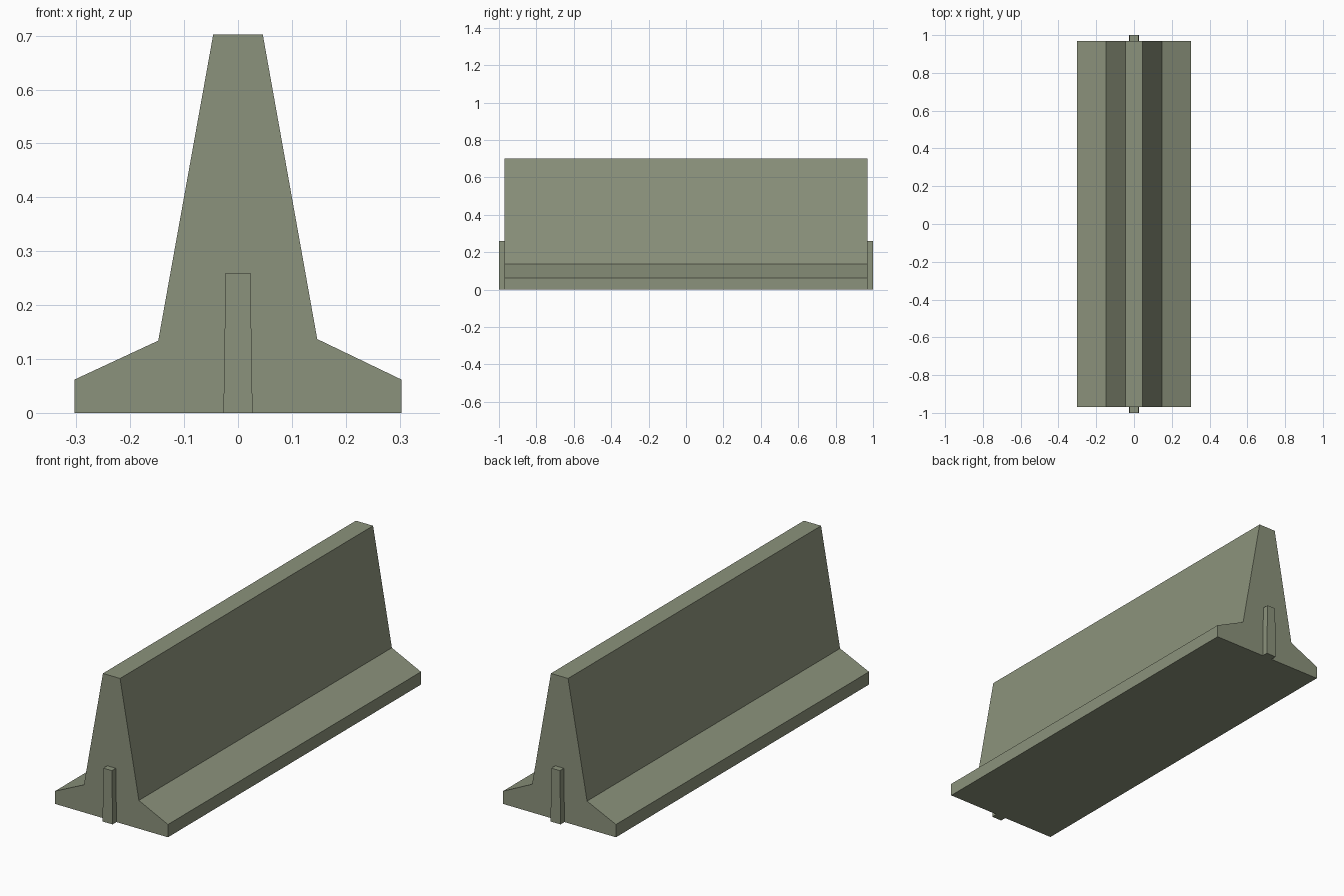
import bpy, bmesh

if "Cube" in bpy.data.objects:
    bpy.data.objects.remove(bpy.data.objects["Cube"])

HALF = 0.97   # length of one barrier module
concrete = bpy.data.materials.new("concrete")
concrete.diffuse_color = (0.26, 0.29, 0.20, 1)
concrete.use_nodes = True
concrete.node_tree.nodes["Principled BSDF"].inputs["Base Color"].default_value = concrete.diffuse_color


def extrude_profile(name, profile, y0, y1):
    """Closed solid from an x-z profile swept along y."""
    bm = bmesh.new()
    face = bm.faces.new([bm.verts.new((x, y0, z)) for x, z in profile])
    ext = bmesh.ops.extrude_face_region(bm, geom=[face])
    moved = [v for v in ext["geom"] if isinstance(v, bmesh.types.BMVert)]
    bmesh.ops.translate(bm, verts=moved, vec=(0, y1 - y0, 0))
    bmesh.ops.recalc_face_normals(bm, faces=bm.faces)
    mesh = bpy.data.meshes.new(name)
    bm.to_mesh(mesh)
    bm.free()
    mesh.materials.append(concrete)
    obj = bpy.data.objects.new(name, mesh)
    bpy.context.collection.objects.link(obj)
    return obj


# Flared foot, steep wall, flat top
barrier = [(-0.303, 0), (0.303, 0), (0.303, 0.062), (0.147, 0.137),
           (0.046, 0.702), (-0.046, 0.702), (-0.148, 0.134), (-0.303, 0.062)]
# Slightly tapered connecting tongue
tongue = [(-0.027, 0), (0.027, 0), (0.023, 0.26), (-0.023, 0.26)]

# Two modules butted together, each with a tongue on its outer end
for side, label in ((-1, "front"), (1, "back")):
    extrude_profile(f"barrier_module_{label}", barrier, 0, side * HALF)
    extrude_profile(f"connecting_tongue_{label}", tongue, side * HALF, side * 1.0)
